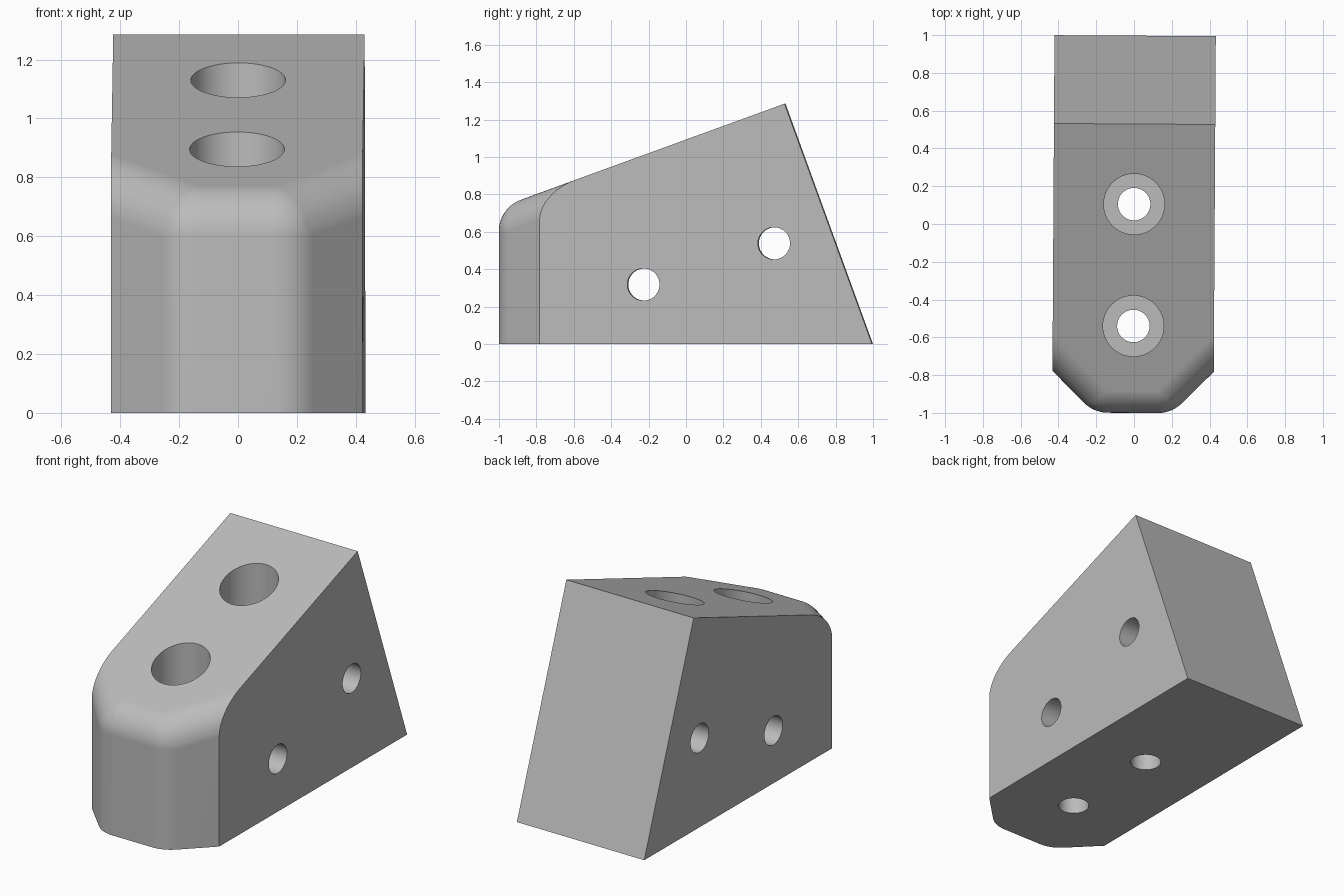
import bpy, bmesh, math
from mathutils import Vector, Matrix

cube = bpy.data.objects.get("Cube")
if cube:
    bpy.data.objects.remove(cube, do_unlink=True)

R = 0.18                     # rounding radius of the nose
HALF_W = 0.427
SLOPE = math.radians(20)     # tilt of the top face
CHAMFER = 1.207              # nose chamfers lie on |x| - y = CHAMFER
FRONT_Z = 0.728              # top face height at the very front

grey = bpy.data.materials.new("plain_grey")
grey.use_nodes = True
color = (0.5, 0.5, 0.5, 1)
grey.diffuse_color = color
grey.node_tree.nodes["Principled BSDF"].inputs["Base Color"].default_value = color


def link(name, bm):
    mesh = bpy.data.meshes.new(name)
    bm.to_mesh(mesh)
    bm.free()
    obj = bpy.data.objects.new(name, mesh)
    bpy.context.collection.objects.link(obj)
    return obj


def cylinder(name, radius, start, end):
    start, end = Vector(start), Vector(end)
    axis = end - start
    bm = bmesh.new()
    turn = axis.to_track_quat('Z', 'Y').to_matrix().to_4x4()
    bmesh.ops.create_cone(bm, cap_ends=True, segments=48, radius1=radius, radius2=radius,
                          depth=axis.length, matrix=Matrix.Translation((start + end) / 2) @ turn)
    return link(name, bm)


# Rounded body: hull of balls placed at the inset corners, then cut flat
bm = bmesh.new()
inset = CHAMFER - math.sqrt(2) * R
for x, y in ((inset - 1 + R, R - 1), (0.8, 0.8 - inset), (0.8, 2)):
    top = FRONT_Z + math.tan(SLOPE) * (y + 1) - R / math.cos(SLOPE)
    for side in (-1, 1):
        for z in (top, -0.5):
            bmesh.ops.create_uvsphere(bm, u_segments=48, v_segments=36, radius=R,
                                      matrix=Matrix.Translation((side * x, y, z)))
hull = bmesh.ops.convex_hull(bm, input=bm.verts[:])
spare = {g for g in hull["geom_interior"] + hull["geom_unused"]
         if isinstance(g, bmesh.types.BMVert)}
bmesh.ops.delete(bm, geom=list(spare), context='VERTS')

back = Vector((0, math.cos(SLOPE), math.sin(SLOPE)))
for point, normal in (((HALF_W, 0, 0), (1, 0, 0)), ((-HALF_W, 0, 0), (-1, 0, 0)),
                      ((0, 0, 0), (0, 0, -1)), ((0, 0.997, 0), back)):
    bmesh.ops.bisect_plane(bm, geom=bm.verts[:] + bm.edges[:] + bm.faces[:],
                           plane_co=point, plane_no=normal, clear_outer=True)
    bmesh.ops.holes_fill(bm, edges=[e for e in bm.edges if e.is_boundary], sides=0)
bmesh.ops.remove_doubles(bm, verts=bm.verts[:], dist=0.0002)
bmesh.ops.dissolve_limit(bm, angle_limit=math.radians(0.5), verts=bm.verts[:], edges=bm.edges[:])
bmesh.ops.recalc_face_normals(bm, faces=bm.faces[:])
block = link("corner_block", bm)

# Counterbored upright holes and plain cross holes
cutters = []
for y in (-0.54, 0.105):
    cutters.append(cylinder("bolt_hole", 0.086, (0, y, -0.2), (0, y, 1)))
    cutters.append(cylinder("bolt_recess", 0.161, (0, y, 0.4), (0, y, 1.6)))
for y, z in ((-0.225, 0.318), (0.473, 0.538)):
    cutters.append(cylinder("cross_hole", 0.086, (-1, y, z), (1, y, z)))
for cutter in cutters:
    cutter.hide_render = True
    cut = block.modifiers.new(cutter.name, 'BOOLEAN')
    cut.operation, cut.solver, cut.object = 'DIFFERENCE', 'EXACT', cutter

# Bake the cuts and drop the cutters
bpy.context.view_layer.update()
baked = bpy.data.meshes.new_from_object(block.evaluated_get(bpy.context.evaluated_depsgraph_get()))
block.modifiers.clear()
block.data = baked
for cutter in cutters:
    bpy.data.objects.remove(cutter, do_unlink=True)

# Finish: colour, shading and the slight turn of the block
block.data.materials.clear()
block.data.materials.append(grey)
block.rotation_euler.z = math.radians(-0.35)
bpy.ops.object.select_all(action='DESELECT')
block.select_set(True)
bpy.context.view_layer.objects.active = block
bpy.ops.object.shade_smooth_by_angle(angle=math.radians(25))
weighted = block.modifiers.new("even_shading", 'WEIGHTED_NORMAL')
weighted.keep_sharp = True
